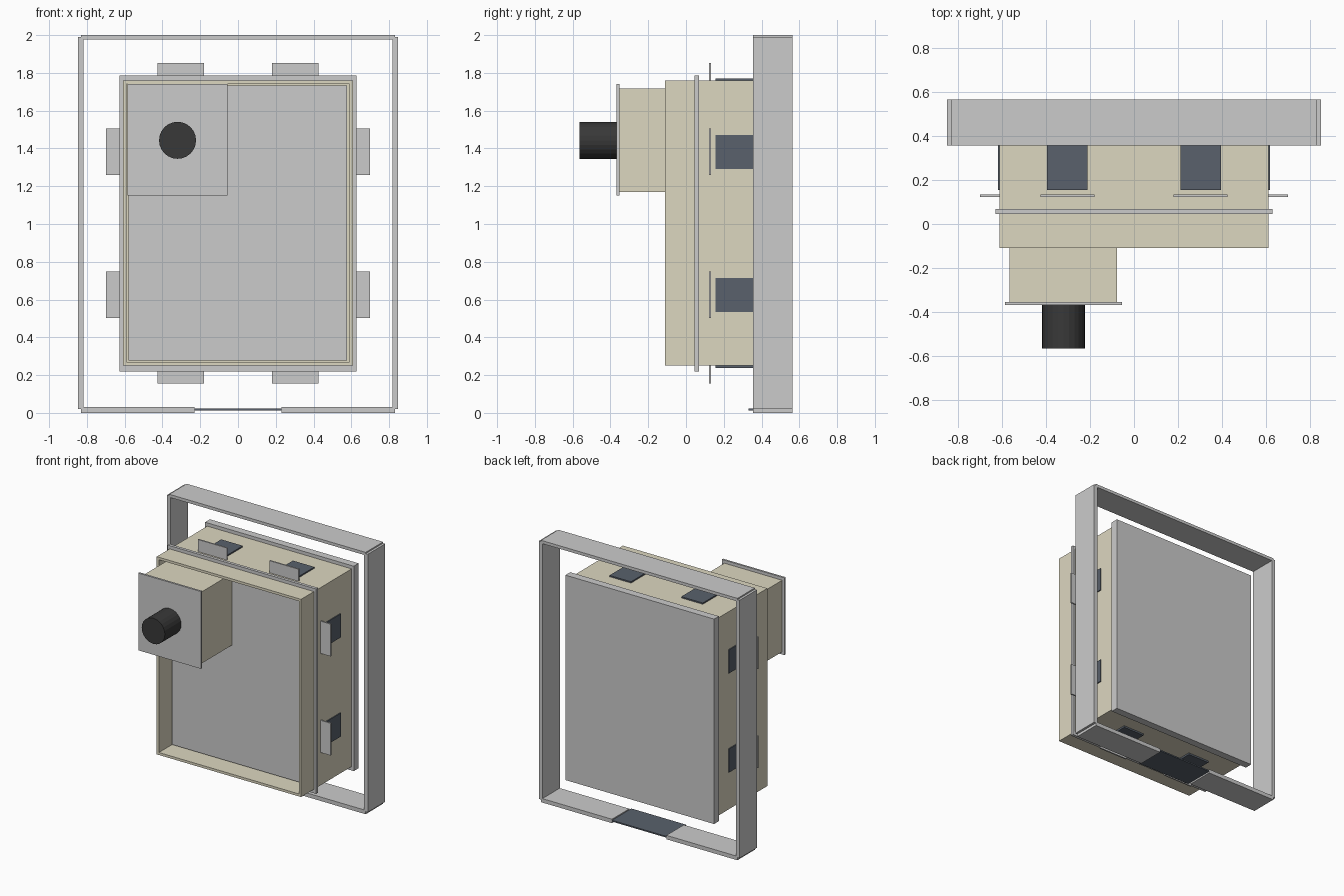
import bpy, bmesh
from math import radians

if "Cube" in bpy.data.objects:
    bpy.data.objects.remove(bpy.data.objects["Cube"])


def material(name, rgb):
    m = bpy.data.materials.new(name)
    m.diffuse_color = (*rgb, 1)
    m.use_nodes = True
    m.node_tree.nodes["Principled BSDF"].inputs["Base Color"].default_value = m.diffuse_color
    return m


CREAM = material("cream", (0.72, 0.68, 0.53))
SLATE = material("slate", (0.10, 0.12, 0.15))
BLACK = material("charcoal", (0.04, 0.04, 0.04))


def finish(name, bm, mat=None):
    bmesh.ops.recalc_face_normals(bm, faces=bm.faces)
    mesh = bpy.data.meshes.new(name)
    bm.to_mesh(mesh)
    bm.free()
    ob = bpy.data.objects.new(name, mesh)
    bpy.context.collection.objects.link(ob)
    if mat:
        mesh.materials.append(mat)
    return ob


def box_bm(x, y, z):
    bm = bmesh.new()
    bmesh.ops.create_cube(bm, size=1)
    for v in bm.verts:
        for i, (lo, hi) in enumerate((x, y, z)):
            v.co[i] = hi if v.co[i] > 0 else lo
    return bm


def box(name, x, y, z, mat=None):
    return finish(name, box_bm(x, y, z), mat)


def span(s, a, b):
    return tuple(sorted((s * a, s * b)))


# Outer frame: top bar, two uprights, split bottom bar
FY = (0.355, 0.565)
box("frame_top", (-0.83, 0.83), FY, (1.977, 2.0))
for s, side in ((-1, "left"), (1, "right")):
    box(f"frame_upright_{side}", span(s, 0.818, 0.848), FY, (0.02, 1.99))
    box(f"frame_bottom_{side}", span(s, 0.23, 0.83), FY, (0.0, 0.03))
box("frame_bottom_bridge", (-0.23, 0.23), (0.33, 0.565), (0.012, 0.022), SLATE)

# Main body: box with a recessed front
bm = box_bm((-0.61, 0.61), (-0.11, 0.50), (0.25, 1.76))
bm.normal_update()
front = min(bm.faces, key=lambda f: f.calc_center_median().y)
bmesh.ops.inset_individual(bm, faces=[front], thickness=0.027)
floor = bmesh.ops.extrude_discrete_faces(bm, faces=[front])["faces"][0]
bmesh.ops.translate(bm, verts=floor.verts, vec=(0, 0.16, 0))
finish("body", bm, CREAM)

# Recessed front panel and back plate
box("front_panel", (-0.581, 0.577), (0.035, 0.052), (0.277, 1.733))
box("back_plate", (-0.628, 0.628), (0.50, 0.558), (0.22, 1.785))

# Flange: four strips around the body
for s, side in ((-1, "left"), (1, "right")):
    box(f"flange_{side}", span(s, 0.60, 0.628), (0.045, 0.068), (0.22, 1.785))
box("flange_top", (-0.61, 0.61), (0.045, 0.068), (1.75, 1.785))
box("flange_bottom", (-0.61, 0.61), (0.045, 0.068), (0.22, 0.26))

# Mounting tabs and dark pads, two on each side
TY, PY = (0.122, 0.133), (0.155, 0.36)
for s in (-1, 1):
    side = "left" if s < 0 else "right"
    for level, z in (("lower", 0.625), ("upper", 1.382)):
        box(f"tab_{side}_{level}", span(s, 0.60, 0.698), TY, (z - 0.123, z + 0.123))
        box(f"pad_{side}_{level}", span(s, 0.60, 0.617), PY, (z - 0.09, z + 0.09), SLATE)
    for level, tz, pz in (("top", (1.75, 1.852), (1.75, 1.77)),
                          ("bottom", (0.155, 0.26), (0.237, 0.26))):
        box(f"tab_{level}_{side}", span(s, 0.18, 0.425), TY, tz)
        box(f"pad_{level}_{side}", span(s, 0.212, 0.394), PY, pz, SLATE)

# Control box with cover and knob
box("control_box", (-0.565, -0.077), (-0.355, 0.036), (1.17, 1.717), CREAM)
box("control_cover", (-0.585, -0.055), (-0.368, -0.353), (1.15, 1.74))
bpy.ops.mesh.primitive_cylinder_add(vertices=24, radius=0.098, depth=0.20,
                                    location=(-0.32, -0.465, 1.443),
                                    rotation=(radians(90), 0, 0))
knob = bpy.context.object
knob.name = "knob"
knob.data.materials.append(BLACK)
